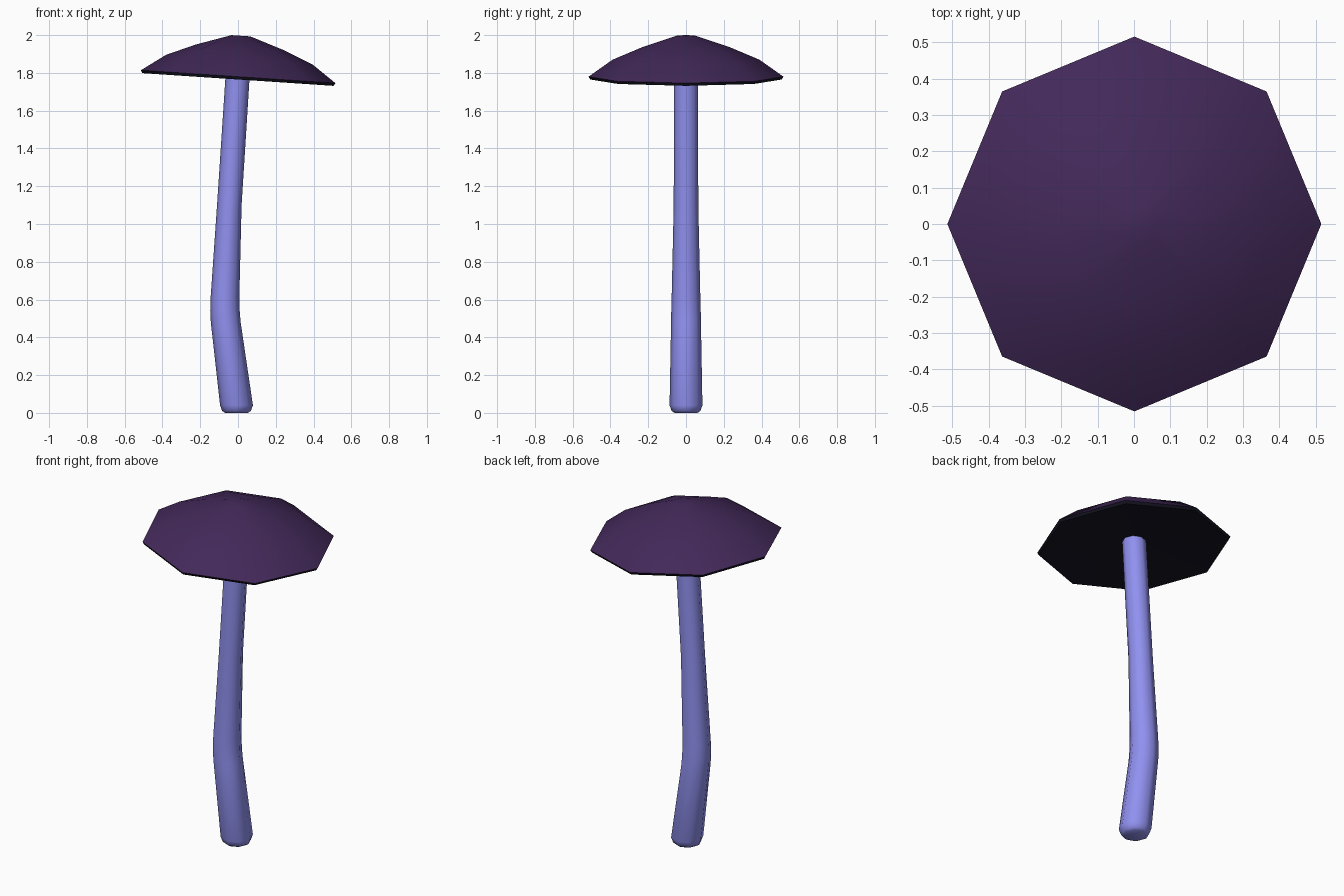
import bpy, bmesh
from math import cos, sin, pi, radians
from mathutils import Matrix

if "Cube" in bpy.data.objects:
    bpy.data.objects.remove(bpy.data.objects["Cube"])

SIDES = 8

def material(name, rgb):
    m = bpy.data.materials.new(name)
    m.diffuse_color = (*rgb, 1)
    m.use_nodes = True
    m.node_tree.nodes["Principled BSDF"].inputs["Base Color"].default_value = m.diffuse_color
    return m

def loft(name, rings, mats, dark_rings=0, matrix=Matrix(), angle=40):
    """Skin octagonal rings (x, z, radius) in order and close both ends."""
    bm = bmesh.new()
    loops = [[bm.verts.new((x + r * cos(2 * pi * k / SIDES), r * sin(2 * pi * k / SIDES), z))
              for k in range(SIDES)] for x, z, r in rings]
    bm.faces.new(loops[0][::-1]).material_index = int(dark_rings > 0)
    for i, (a, b) in enumerate(zip(loops, loops[1:])):
        for k in range(SIDES):
            n = (k + 1) % SIDES
            bm.faces.new((a[k], a[n], b[n], b[k])).material_index = int(i < dark_rings)
    bm.faces.new(loops[-1])
    bm.transform(matrix)
    me = bpy.data.meshes.new(name)
    bm.to_mesh(me)
    bm.free()
    ob = bpy.data.objects.new(name, me)
    bpy.context.collection.objects.link(ob)
    for m in mats:
        me.materials.append(m)
    bpy.ops.object.select_all(action='DESELECT')
    ob.select_set(True)
    bpy.context.view_layer.objects.active = ob
    bpy.ops.object.shade_smooth_by_angle(angle=radians(angle))
    return ob

stem_mat = material("stem_violet", (0.28, 0.28, 0.87))
cap_mat = material("cap_purple", (0.055, 0.022, 0.1))
gill_mat = material("gill_dark", (0.007, 0.007, 0.016))

# Bent stem with a rounded foot
loft("stem", [(-0.008, 0, 0.06), (-0.008, 0.01, 0.076), (-0.008, 0.04, 0.087),
              (-0.065, 0.48, 0.079), (-0.069, 0.54, 0.078), (-0.069, 0.61, 0.076),
              (-0.046, 1.1, 0.065), (-0.001, 1.8, 0.064)],
     [stem_mat], angle=60)

# Tilted cap: shallow hollow dark underside, dark rim band, purple dome
tilt = Matrix.Translation((0, 0, 1.765)) @ Matrix.Rotation(radians(3.8), 4, 'Y')
loft("cap", [(0, 0.04, 0.05), (0, 0, 0.507), (0, 0.015, 0.516), (0, 0.105, 0.389),
             (0, 0.17, 0.235), (0, 0.232, 0.05)],
     [cap_mat, gill_mat], 2, tilt)
